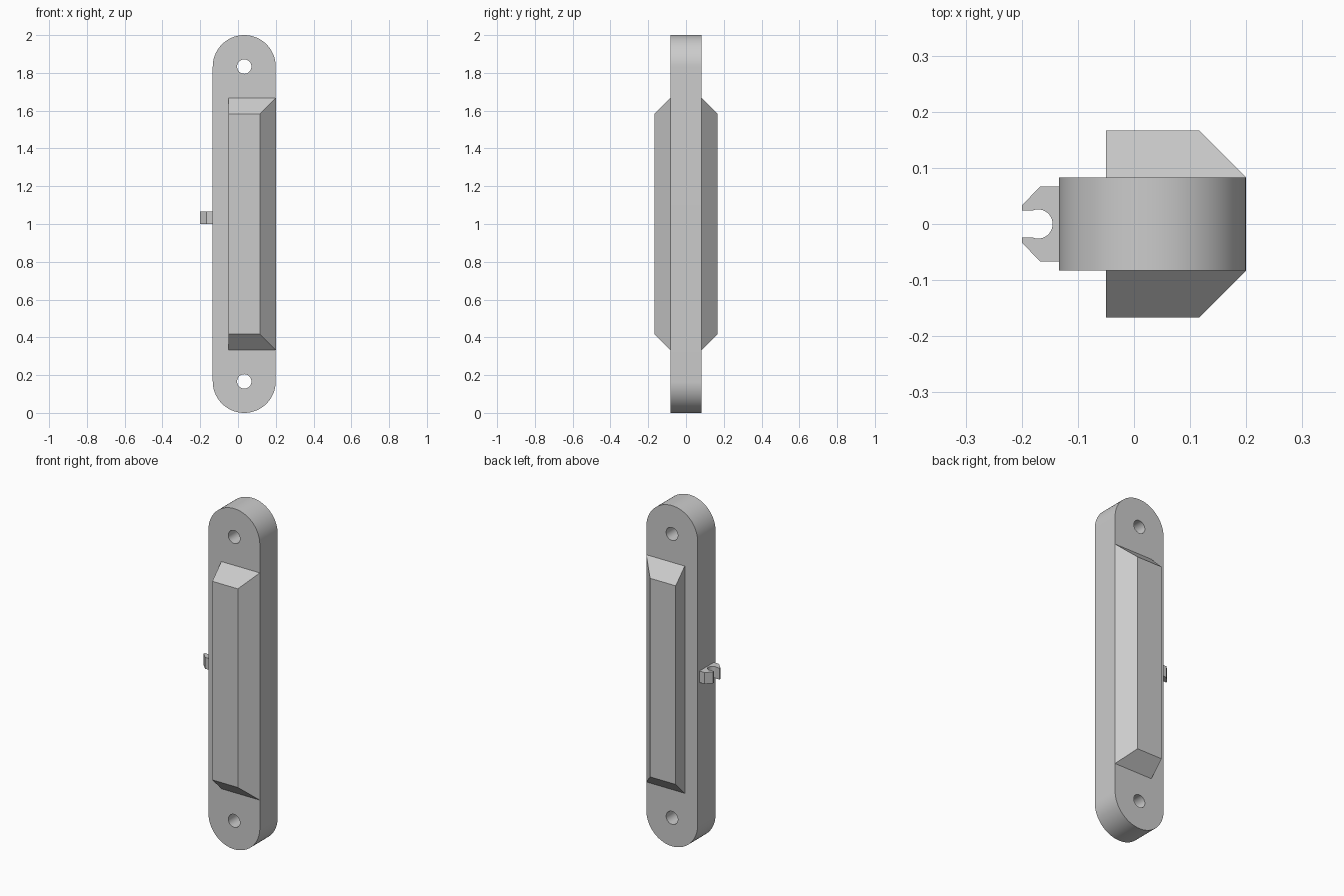
import bpy
import bmesh
from math import sin, cos, pi, radians
from mathutils import Vector

cube = bpy.data.objects.get("Cube")
if cube:
    bpy.data.objects.remove(cube, do_unlink=True)

GREY = (0.6, 0.6, 0.6, 1)
grey = bpy.data.materials.new("light grey")
grey.use_nodes = True
grey.diffuse_color = GREY
grey.node_tree.nodes["Principled BSDF"].inputs["Base Color"].default_value = GREY


def arc(cx, cy, r, start, end, steps):
    """Points along an arc, angles in degrees."""
    angles = [radians(start + (end - start) * i / steps) for i in range(steps + 1)]
    return [(cx + r * cos(a), cy + r * sin(a)) for a in angles]


def make_object(name, bm):
    bmesh.ops.recalc_face_normals(bm, faces=bm.faces)
    mesh = bpy.data.meshes.new(name)
    bm.to_mesh(mesh)
    bm.free()
    mesh.materials.append(grey)
    obj = bpy.data.objects.new(name, mesh)
    bpy.context.collection.objects.link(obj)
    return obj


def prism(name, points, offset):
    """Extrude a closed 3D outline along an offset."""
    bm = bmesh.new()
    face = bm.faces.new([bm.verts.new(p) for p in points])
    new = bmesh.ops.extrude_face_region(bm, geom=[face], use_keep_orig=True)
    moved = [v for v in new["geom"] if isinstance(v, bmesh.types.BMVert)]
    bmesh.ops.translate(bm, verts=moved, vec=Vector(offset))
    return make_object(name, bm)


def smooth(obj):
    bpy.ops.object.select_all(action="DESELECT")
    obj.select_set(True)
    bpy.context.view_layer.objects.active = obj
    bpy.ops.object.shade_smooth_by_angle(angle=radians(30))


# Round-ended body plate
CX, R, HALF = 0.033, 0.1667, 0.083
outline = arc(CX, 2 - R, R, 0, 180, 48) + arc(CX, R, R, 180, 360, 48)
body = prism("body_plate", [(x, -HALF, z) for x, z in outline], (0, 2 * HALF, 0))

# Screw holes through both ends
for label, z in (("lower", R), ("upper", 2 - R)):
    ring = arc(CX, z, 0.038, 0, 360, 40)[:-1]
    cutter = prism(label + "_hole_cutter", [(x, -0.2, h) for x, h in ring], (0, 0.4, 0))
    cutter.hide_render = True
    cut = body.modifiers.new(label + "_hole", "BOOLEAN")
    cut.operation = "DIFFERENCE"
    cut.solver = "EXACT"
    cut.object = cutter
    bpy.context.view_layer.objects.active = body
    bpy.ops.object.modifier_apply(modifier=cut.name)
    bpy.data.objects.remove(cutter, do_unlink=True)
smooth(body)

# Raised pads front and back, chamfered on three sides
for label, side in (("front", -1), ("back", 1)):
    bm = bmesh.new()
    base, top = [
        [bm.verts.new((x, side * y, z)) for x, z in ((-0.05, lo), (right, lo), (right, hi), (-0.05, hi))]
        for y, right, lo, hi in ((HALF, 0.2, 0.333, 1.667), (0.167, 0.116, 0.417, 1.583))
    ]
    bm.faces.new(base)
    bm.faces.new(top)
    for i in range(4):
        j = (i + 1) % 4
        bm.faces.new((base[i], base[j], top[j], top[i]))
    make_object(label + "_pad", bm)

# Small side clip with a round-bottomed open slot
half = [(-0.13, 0.067), (-0.167, 0.067), (-0.2, 0.033), (-0.2, 0.024)]
clip = half + arc(-0.171, 0, 0.026, 113, -113, 28) + [(x, -y) for x, y in reversed(half)]
smooth(prism("side_clip", [(x, y, 1.0) for x, y in clip], (0, 0, 0.067)))
